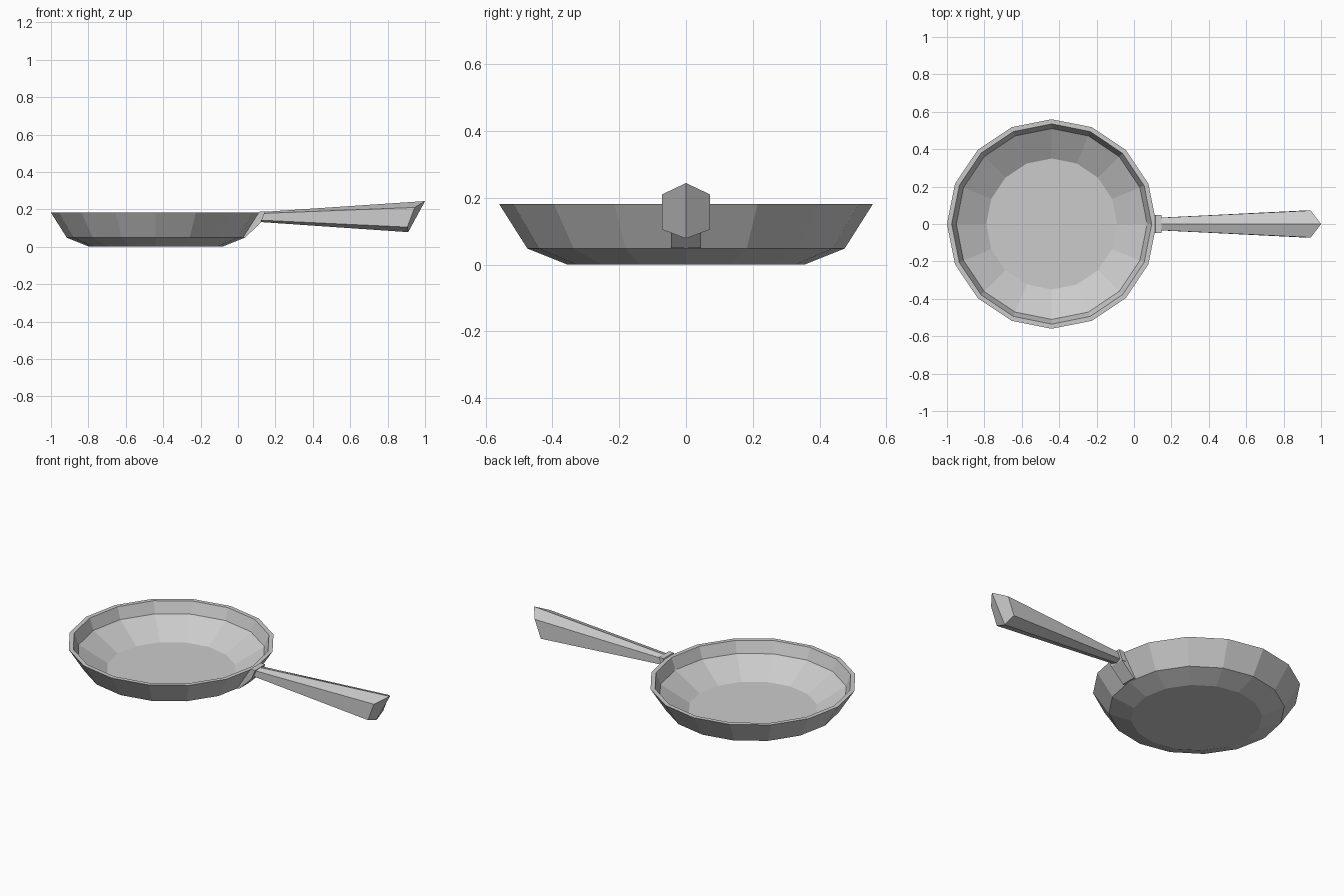
import bpy
from math import cos, sin, pi

if "Cube" in bpy.data.objects:
    bpy.data.objects.remove(bpy.data.objects["Cube"])


def make_object(name, verts, faces):
    mesh = bpy.data.meshes.new(name)
    mesh.from_pydata(verts, [], faces)
    mesh.update()
    obj = bpy.data.objects.new(name, mesh)
    bpy.context.collection.objects.link(obj)
    return obj


def bridge(rings, n):
    """Quads joining consecutive rings of n vertices."""
    return [(r * n + i, r * n + (i + 1) % n, (r + 1) * n + (i + 1) % n, (r + 1) * n + i)
            for r in range(rings - 1) for i in range(n)]


def prism(name, profile, half_width):
    """Extrude an x-z profile symmetrically along y."""
    n = len(profile)
    verts = [(x, y, z) for y in (half_width, -half_width) for x, z in profile]
    faces = bridge(2, n) + [tuple(reversed(range(n))), tuple(range(n, 2 * n))]
    return make_object(name, verts, faces)


# Pan body: 16-sided lathe, outer base up to the rim and down to the inner floor
SIDES, CX = 16, -0.44
profile = [(0.355, 0), (0.475, 0.048), (0.56, 0.182),
           (0.535, 0.182), (0.51, 0.115), (0.35, 0.02)]
verts = [(CX + r * cos(2 * pi * i / SIDES), r * sin(2 * pi * i / SIDES), z)
         for r, z in profile for i in range(SIDES)]
faces = bridge(len(profile), SIDES)
faces.append(tuple(reversed(range(SIDES))))
last = (len(profile) - 1) * SIDES
faces.append(tuple(range(last, last + SIDES)))
make_object("pan_body", verts, faces)

# Bracket climbing the outer wall
prism("handle_bracket", [(0.025, 0.05), (0.04, 0.05), (0.122, 0.13),
                         (0.13, 0.18), (0.11, 0.18)], 0.045)

# Slanted collar between bracket and handle
prism("handle_collar", [(0.098, 0.13), (0.122, 0.13), (0.146, 0.188), (0.115, 0.188)], 0.048)

# Handle: flaring hexagonal bar with a ridged, slanted end
start = [(0.13, 0, 0.186), (0.13, 0.033, 0.178), (0.12, 0.033, 0.142),
         (0.12, 0, 0.132), (0.12, -0.033, 0.142), (0.13, -0.033, 0.178)]
end = [(1.0, 0, 0.244), (0.945, 0.072, 0.21), (0.905, 0.072, 0.105),
       (0.91, 0, 0.078), (0.905, -0.072, 0.105), (0.945, -0.072, 0.21)]
faces = [tuple(reversed(f)) for f in bridge(2, 6)]
faces += [(0, 1, 2, 3, 4, 5), (9, 8, 7, 6), (6, 11, 10, 9)]
make_object("handle", start + end, faces)

# Consistent outward normals
import bmesh
for obj in bpy.context.collection.objects:
    bm = bmesh.new()
    bm.from_mesh(obj.data)
    bmesh.ops.recalc_face_normals(bm, faces=bm.faces)
    bm.to_mesh(obj.data)
    bm.free()
